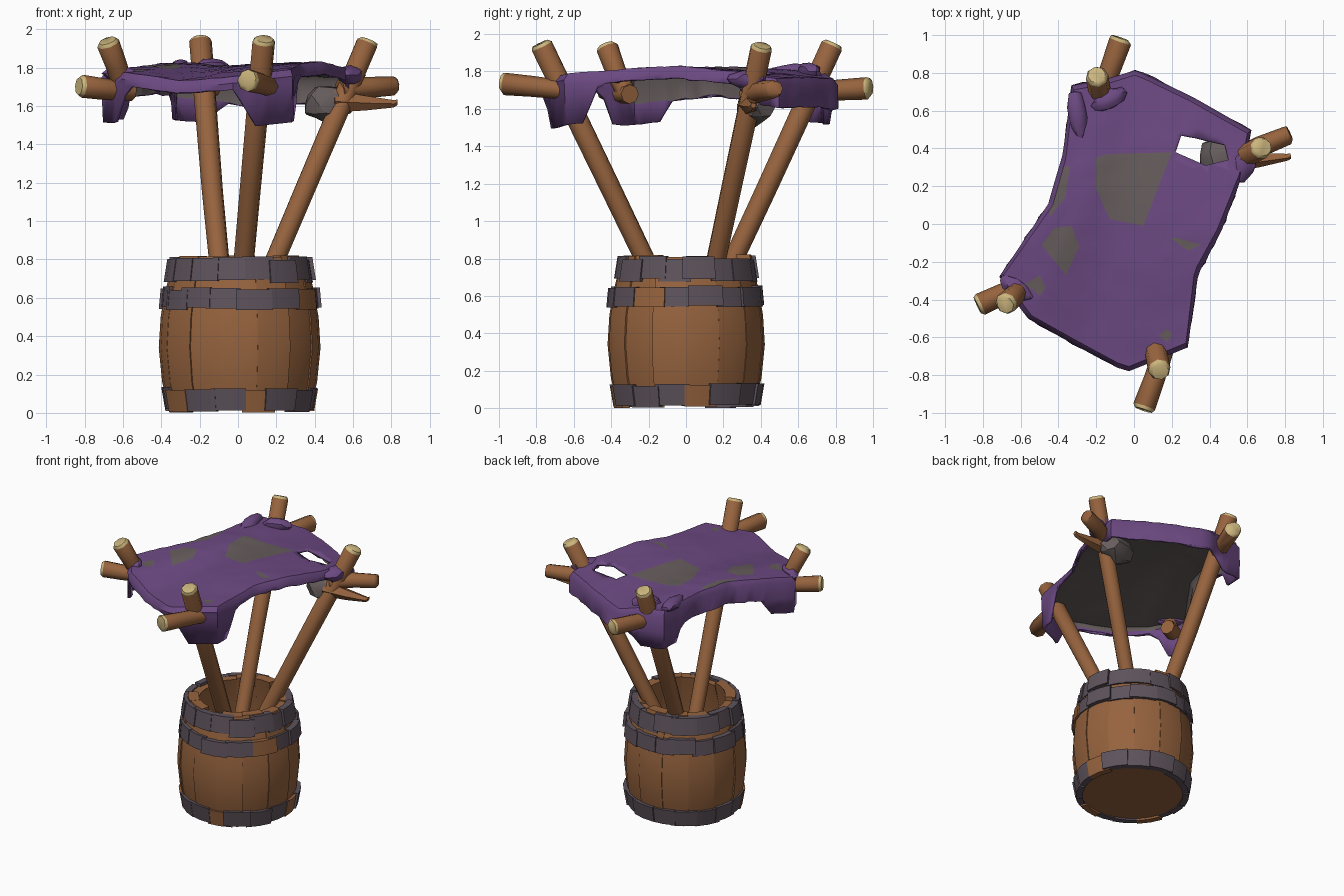
import bpy, bmesh, math, random
from mathutils import Vector, Matrix

if "Cube" in bpy.data.objects:
    bpy.data.objects.remove(bpy.data.objects["Cube"])

random.seed(4)
pi, rnd = math.pi, random.uniform

def mat(name, *rgb):
    m = bpy.data.materials.new(name)
    m.diffuse_color = (*rgb, 1)
    m.use_nodes = True
    m.node_tree.nodes["Principled BSDF"].inputs["Base Color"].default_value = m.diffuse_color
    return m

WOOD = mat("brown wood", 0.305, 0.125, 0.048)
CREAM = mat("cut wood", 0.61, 0.47, 0.21)
PURPLE = mat("purple cloth", 0.15, 0.067, 0.225)
GREY = mat("grey cloth", 0.135, 0.11, 0.109)
METAL = mat("dark hoop", 0.112, 0.086, 0.107)

def finish(name, bm, mats, smooth=35, fix=True):
    if fix:
        bmesh.ops.recalc_face_normals(bm, faces=bm.faces)
    me = bpy.data.meshes.new(name)
    bm.to_mesh(me)
    bm.free()
    ob = bpy.data.objects.new(name, me)
    bpy.context.collection.objects.link(ob)
    for m in mats:
        me.materials.append(m)
    bpy.ops.object.select_all(action='DESELECT')
    ob.select_set(True)
    bpy.context.view_layer.objects.active = ob
    bpy.ops.object.shade_smooth_by_angle(angle=math.radians(smooth))
    return ob

def arc_block(bm, profile, a0, a1, mi=0, steps=2):
    """Sweep a closed (radius, z) profile around the z axis from a0 to a1."""
    rings, n = [], len(profile)
    for i in range(steps + 1):
        a = a0 + (a1 - a0) * i / steps
        rings.append([bm.verts.new((0.01 + r * math.cos(a), r * math.sin(a), z)) for r, z in profile])
    faces = [bm.faces.new(rings[0]), bm.faces.new(rings[-1][::-1])]
    for p, q in zip(rings, rings[1:]):
        faces += [bm.faces.new((p[k], q[k], q[(k + 1) % n], p[(k + 1) % n])) for k in range(n)]
    for f in faces:
        f.material_index = mi

# Barrel staves
bm = bmesh.new()
w = 2 * pi / 14
for i in range(14):
    top, j = 0.80 + rnd(-0.02, 0.025), rnd(-0.006, 0.006)
    outer = [(0.365, 0.025), (0.40, 0.16), (0.418, 0.34), (0.408, 0.5), (0.38, 0.65), (0.345, top)]
    inner = [(0.275, top), (0.32, 0.6), (0.34, 0.34), (0.30, 0.025)]
    arc_block(bm, [(r + j, z) for r, z in outer] + inner, w * i - 0.002, w * (i + 1) + 0.002)
finish("barrel_staves", bm, [WOOD])

# Barrel floor
bm = bmesh.new()
bmesh.ops.create_cone(bm, cap_ends=True, segments=28, radius1=0.36, radius2=0.36, depth=0.04,
                      matrix=Matrix.Translation((0.01, 0, 0.04)))
finish("barrel_floor", bm, [WOOD])

# Hoops of overlapping plates, a few replaced with wood
def hoop(name, z0, z1, r0, r1, thick, wood=()):
    bm = bmesh.new()
    for i in range(16):
        a = pi * i / 8 + rnd(-0.06, 0.06)
        dr, dz = rnd(-0.006, 0.012), rnd(-0.01, 0.01)
        prof = [(r0, z0), (r1, z1), (r1 - thick, z1), (r0 - thick, z0)]
        arc_block(bm, [(r + dr, z + dz) for r, z in prof], a - 0.02, a + pi / 8 + 0.05, int(i in wood))
    finish(name, bm, [METAL, WOOD], 30)

hoop("bottom_hoop", 0.01, 0.125, 0.39, 0.41, 0.045, (0, 9, 12))
hoop("middle_hoop", 0.545, 0.65, 0.415, 0.405, 0.05, (14,))
hoop("top_hoop", 0.685, 0.805, 0.387, 0.368, 0.045)

# Round sticks with a cut face at the first point
def stick(name, tip, end, r0=0.06, r1=0.052, cut=CREAM, sides=8):
    tip, end = Vector(tip), Vector(end)
    rot = (end - tip).to_track_quat('Z', 'Y').to_matrix()
    L, rings = (end - tip).length, []
    bm = bmesh.new()
    for d, r in ((0, r0 * 0.78), (0.018, r0), (L * 0.5, (r0 + r1) / 2), (L, r1)):
        off = Vector((rnd(-1, 1), rnd(-1, 1), 0)) * 0.005
        rings.append([bm.verts.new(tip + rot @ (off + Vector((r * math.cos(2 * pi * k / sides),
                      r * math.sin(2 * pi * k / sides), d)))) for k in range(sides)])
    bm.faces.new(rings[0]).material_index = 1
    bm.faces.new(rings[-1])
    for i, (p, q) in enumerate(zip(rings, rings[1:])):
        for k in range(sides):
            n = (k + 1) % sides
            bm.faces.new((p[k], p[n], q[n], q[k])).material_index = int(i == 0)
    finish(name, bm, [WOOD, cut], 50)

# Long poles, continued down inside the barrel
for name, tip, rim in (("back_pole", (-0.2, 0.79, 1.95), (-0.10, 0.26, 0.82)),
                       ("right_pole", (0.68, 0.41, 1.94), (0.20, 0.17, 0.82)),
                       ("front_pole", (0.14, -0.78, 1.95), (0.03, -0.23, 0.82))):
    stick(name, tip, Vector(tip).lerp(Vector(rim), 1.4))
stick("left_broken_pole", (-0.68, -0.43, 1.94), (-0.59, -0.32, 1.68))

# Short crossing sticks at the canopy corners, the right one split
stick("back_cross_stick", (-0.07, 0.985, 1.715), (-0.18, 0.66, 1.69))
stick("right_cross_stick", (0.825, 0.48, 1.71), (0.53, 0.34, 1.68), 0.05, 0.06, WOOD)
stick("right_splinter", (0.83, 0.36, 1.615), (0.50, 0.33, 1.62), 0.02, 0.06, WOOD, 5)
stick("left_cross_stick", (-0.83, -0.43, 1.70), (-0.55, -0.3, 1.68))
stick("front_cross_stick", (0.05, -0.985, 1.74), (0.16, -0.66, 1.70))

# Cloth canopy: surface spanned between four edge lines
def line(*pts):
    pts = [Vector(p) for p in pts]
    lens = [(b - a).length for a, b in zip(pts, pts[1:])]
    def at(t):
        d = t * sum(lens)
        for a, b, l in zip(pts, pts[1:], lens):
            if d <= l + 1e-6:
                return a.lerp(b, d / l)
            d -= l
        return pts[-1].copy()
    return at

A, B = Vector((-0.32, 0.71, 1.80)), Vector((0.60, 0.48, 1.76))
C, D = Vector((-0.69, -0.27, 1.78)), Vector((0.275, -0.63, 1.79))
left = line(C, (-0.43, 0.1, 1.82), (-0.36, 0.35, 1.82), A)
right = line(D, (0.32, -0.25, 1.82), (0.44, -0.03, 1.83), (0.56, 0.27, 1.80), B)
front = line(C, (-0.55, -0.48, 1.77), (-0.3, -0.62, 1.73), (-0.04, -0.76, 1.75), D)
back = line(A, (-0.15, 0.74, 1.79), (0.01, 0.79, 1.76), (0.3, 0.65, 1.77), B)
NU, NV = 18, 26
bm = bmesh.new()
grid = []
for j in range(NV + 1):
    grid.append([])
    for i in range(NU + 1):
        u, v = i / NU, j / NV
        p = left(v).lerp(right(v), u) + front(u).lerp(back(u), v) - C.lerp(D, u).lerp(A.lerp(B, u), v)
        p.z += 0.02 * math.sin(pi * v) * math.sin(pi * u) + rnd(-0.003, 0.003)
        grid[j].append(bm.verts.new(p))
for g, h in zip(grid, grid[1:]):
    for i in range(NU):
        bm.faces.new((g[i], g[i + 1], h[i + 1], h[i]))

# Hanging hems: rolled edge, grey-lined hem on the back sides, corner flaps
FLAPS = [((-0.66, -0.25), 0.23), ((0.2, -0.66), 0.24), ((-0.26, 0.71), 0.24), ((0.6, 0.48), 0.12)]

def back_side(p):
    return (B.xy - C.xy).cross(p.xy - C.xy) > 0

def flap(p):
    return max(deep * min(1, max(0, (0.24 - (p.xy - Vector(c)).length) / 0.1)) for c, deep in FLAPS)

edges = [e for e in bm.edges if e.is_boundary]
for step in range(3):
    new = bmesh.ops.extrude_edge_only(bm, edges=edges)["geom"]
    edges = [g for g in new if isinstance(g, bmesh.types.BMEdge)]
    for p in [g for g in new if isinstance(g, bmesh.types.BMVert)]:
        out = Vector((p.co.x, p.co.y, 0)).normalized()
        base = 0.12 if back_side(p.co) else 0.03
        drop = (0.035, base, max(0.004, flap(p.co) - base))[step]
        p.co += out * (0.025 if step == 0 else rnd(-0.01, 0.005)) - Vector((0, 0, drop))
    for f in [g for g in new if isinstance(g, bmesh.types.BMFace)]:
        if step == 2 or step == 1 and not back_side(f.calc_center_median()):
            f.material_index = 3
bmesh.ops.recalc_face_normals(bm, faces=bm.faces)
bm.faces.ensure_lookup_table()
if bm.faces[NU * NV // 2].normal.z < 0:
    bmesh.ops.reverse_faces(bm, faces=bm.faces)

# Grey patches and, last, a torn hole: anticlockwise outlines cut into the cloth
PATCHES = [
    [(-0.2, 0.04), (0.05, -0.01), (0.2, 0.38), (-0.14, 0.37), (-0.27, 0.33), (-0.2, 0.18)],
    [(-0.49, -0.11), (-0.36, -0.27), (-0.29, -0.12), (-0.33, -0.01), (-0.42, -0.02)],
    [(0.2, -0.08), (0.29, -0.14), (0.36, -0.11), (0.25, -0.08)],
    [(-0.45, 0.03), (-0.36, 0.15), (-0.34, 0.31), (-0.42, 0.3)],
    [(0.13, -0.59), (0.17, -0.62), (0.2, -0.58), (0.17, -0.55)],
    [(-0.58, -0.32), (-0.5, -0.38), (-0.47, -0.33), (-0.5, -0.27)],
    [(0.22, 0.38), (0.38, 0.31), (0.5, 0.34), (0.48, 0.42), (0.25, 0.47)]]
for poly in PATCHES:
    poly = [Vector(p) for p in poly]
    mid = sum(poly, Vector((0, 0))) / len(poly)
    reach = max((p - mid).length for p in poly) + 0.06
    sides = list(zip(poly, poly[1:] + poly[:1]))
    def near():
        return [f for f in bm.faces if f.normal.z > 0.6 and (f.calc_center_median().xy - mid).length < reach]
    for a, b in sides:
        fs = near()
        geom = fs + list({e for f in fs for e in f.edges}) + list({v for f in fs for v in f.verts})
        bmesh.ops.bisect_plane(bm, geom=geom, dist=0.0005, plane_co=(*a, 0), plane_no=(b.y - a.y, a.x - b.x, 0))
    bm.normal_update()
    hit = [f for f in near() if all((b - a).cross(f.calc_center_median().xy - a) > 0 for a, b in sides)]
    for f in hit:
        f.material_index = 1
bmesh.ops.delete(bm, geom=hit, context='FACES')
canopy = finish("canopy_cloth", bm, [PURPLE, GREY, GREY, PURPLE], 40, False)
sol = canopy.modifiers.new("thickness", 'SOLIDIFY')
sol.thickness, sol.offset, sol.material_offset = 0.018, -1, 1

# Bunched cloth where the canopy is tied to the poles
def bunch(name, pos, size, turn, m):
    bm = bmesh.new()
    M = Matrix.Translation(pos) @ Matrix.Rotation(turn, 4, 'Z') @ Matrix.Diagonal((*size, 1))
    bmesh.ops.create_icosphere(bm, subdivisions=2, radius=1)
    for v in bm.verts:
        v.co = M @ (v.co * rnd(0.85, 1.1))
    finish(name, bm, [m], 30)

bunch("back_roll_left", (-0.30, 0.58, 1.80), (0.055, 0.14, 0.04), 0.1, PURPLE)
bunch("back_roll_right", (-0.13, 0.66, 1.80), (0.11, 0.05, 0.05), 0.5, PURPLE)
bunch("right_roll", (0.59, 0.33, 1.76), (0.06, 0.12, 0.05), -0.4, PURPLE)
bunch("right_hanging_bunch", (0.47, 0.37, 1.61), (0.14, 0.10, 0.10), 0.3, GREY)
bunch("left_roll", (-0.62, -0.34, 1.77), (0.10, 0.05, 0.04), -0.6, PURPLE)
